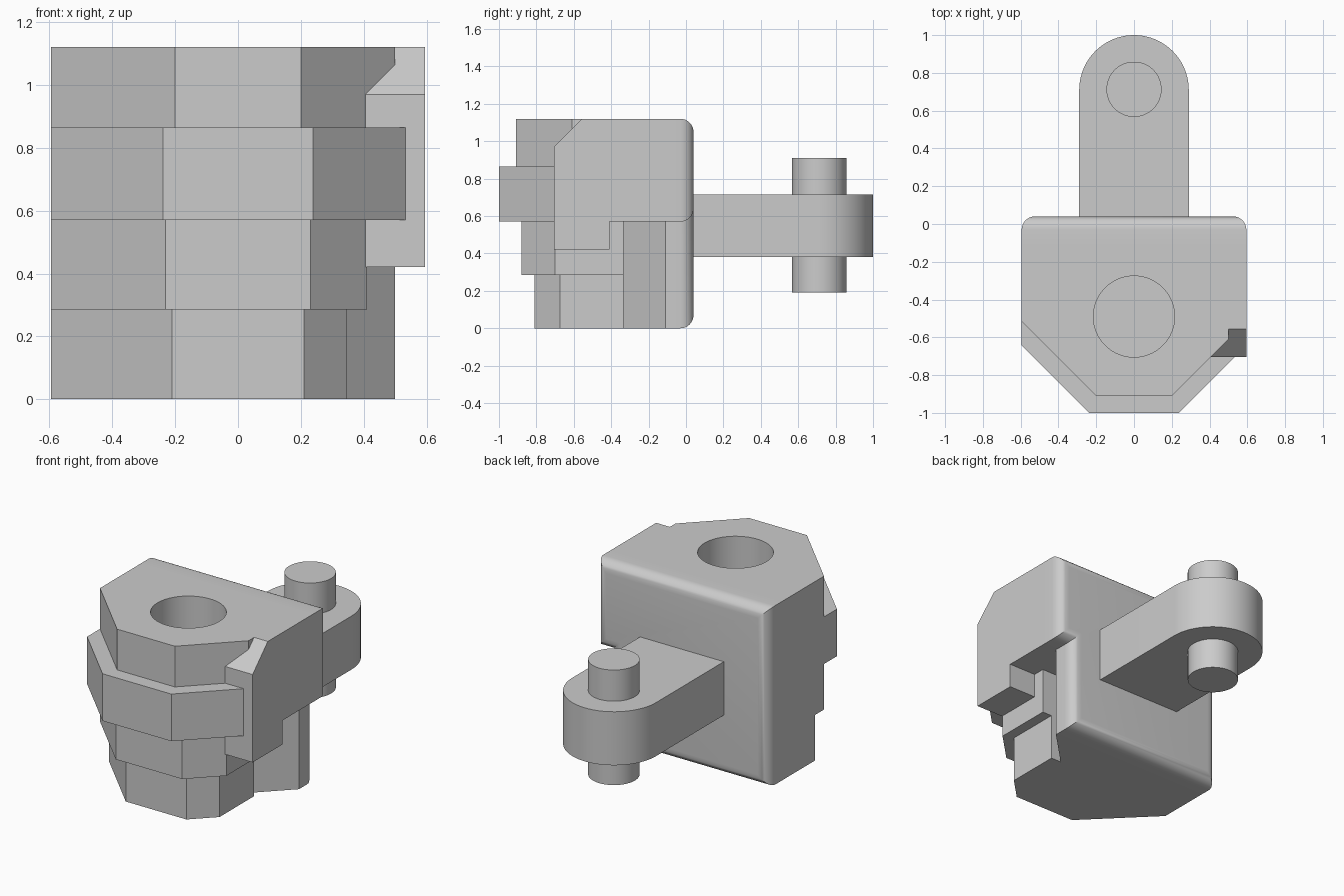
import bpy, bmesh, math
from mathutils import Vector

cube = bpy.data.objects.get("Cube")
if cube:
    bpy.data.objects.remove(cube, do_unlink=True)

grey = bpy.data.materials.new("plain grey")
grey.use_nodes = True
colour = (0.6, 0.6, 0.6, 1)
grey.diffuse_color = colour
grey.node_tree.nodes["Principled BSDF"].inputs["Base Color"].default_value = colour


def prism(name, points, place, offset, bevel=0):
    """Extrude a flat outline by offset, optionally rounding the far rim."""
    bm = bmesh.new()
    base = bm.faces.new([bm.verts.new(place(a, b)) for a, b in points])
    cap = bmesh.ops.extrude_face_region(bm, geom=[base], use_keep_orig=True)["geom"]
    bmesh.ops.translate(bm, vec=Vector(offset), verts=[g for g in cap if isinstance(g, bmesh.types.BMVert)])
    bmesh.ops.recalc_face_normals(bm, faces=bm.faces)
    if bevel:
        rim = [g for g in cap if isinstance(g, bmesh.types.BMEdge)]
        bmesh.ops.bevel(bm, geom=rim, offset=bevel, segments=8, profile=0.5, affect="EDGES")
    mesh = bpy.data.meshes.new(name)
    bm.to_mesh(mesh)
    bm.free()
    mesh.materials.append(grey)
    obj = bpy.data.objects.new(name, mesh)
    bpy.context.collection.objects.link(obj)
    return obj


def circle(x, y, r, start=0, sweep=360, n=64):
    steps = [math.radians(start + sweep * i / n) for i in range(n + (sweep < 360))]
    return [(x + r * math.cos(t), y + r * math.sin(t)) for t in steps]


def flat(z):
    return lambda x, y: (x, y, z)


def combine(target, tool, operation):
    """Apply a boolean and drop the tool."""
    mod = target.modifiers.new("combine", "BOOLEAN")
    mod.operation, mod.solver, mod.object = operation, "EXACT", tool
    bpy.context.view_layer.objects.active = target
    bpy.ops.object.modifier_apply(modifier=mod.name)
    bpy.data.objects.remove(tool, do_unlink=True)


W, SEAM, BACK, TOP = 0.595, -0.11, 0.04, 1.12

# Rounded back block, wider above the step on the left
outline = [(-W, 0), (0.5, 0), (0.5, 0.57), (W, 0.57), (W, TOP), (-W, TOP)]
body = prism("body", outline, lambda x, z: (x, SEAM, z), (0, BACK - SEAM, 0), 0.07)

# Stacked front tiers: bottom, top, half width of nose, nose y, left side x, recessed
tiers = [
    (0, 0.285, 0.21, -0.81, 0.345, True),
    (0.285, 0.57, 0.23, -0.88, 0.41, True),
    (0.57, 0.865, 0.238, -1.0, 0.533, False),
    (0.865, TOP, 0.2, -0.91, 0.5, False),
]
for low, high, half, nose, side, recessed in tiers:
    pts = [(-W, SEAM), (-W, nose + W - half), (-half, nose), (half, nose), (side, nose + side - half)]
    if recessed:
        pts += [(side, -0.335), (0.275, -0.335), (0.5, SEAM)]
    else:
        pts += [(side, SEAM)]
    combine(body, prism("tier", pts, flat(low), (0, 0, high - low)), "UNION")

# Side cheek with chamfered top corner and stepped underside
cheek = [(-0.705, 0.42), (-0.41, 0.42), (-0.41, 0.57), (SEAM, 0.57), (SEAM, TOP), (-0.555, TOP), (-0.705, 0.97)]
combine(body, prism("cheek", cheek, lambda y, z: (0.3, y, z), (W - 0.3, 0, 0)), "UNION")

# Blind round socket in the top
combine(body, prism("socket", circle(0, -0.49, 0.215), flat(0.4), (0, 0, 1)), "DIFFERENCE")

# Coupling arm with a round end, and its pin
arm_outline = [(-0.29, 0), (0.29, 0)] + circle(0, 0.71, 0.29, 0, 180, 40)
arm = prism("coupling_arm", arm_outline, flat(0.38), (0, 0, 0.335))
pin = prism("coupling_pin", circle(0, 0.713, 0.146), flat(0.19), (0, 0, 0.72))

# Smooth curved surfaces, keep hard edges
bpy.ops.object.select_all(action="DESELECT")
for obj in (body, arm, pin):
    obj.select_set(True)
bpy.context.view_layer.objects.active = body
bpy.ops.object.shade_smooth_by_angle(angle=math.radians(30))
